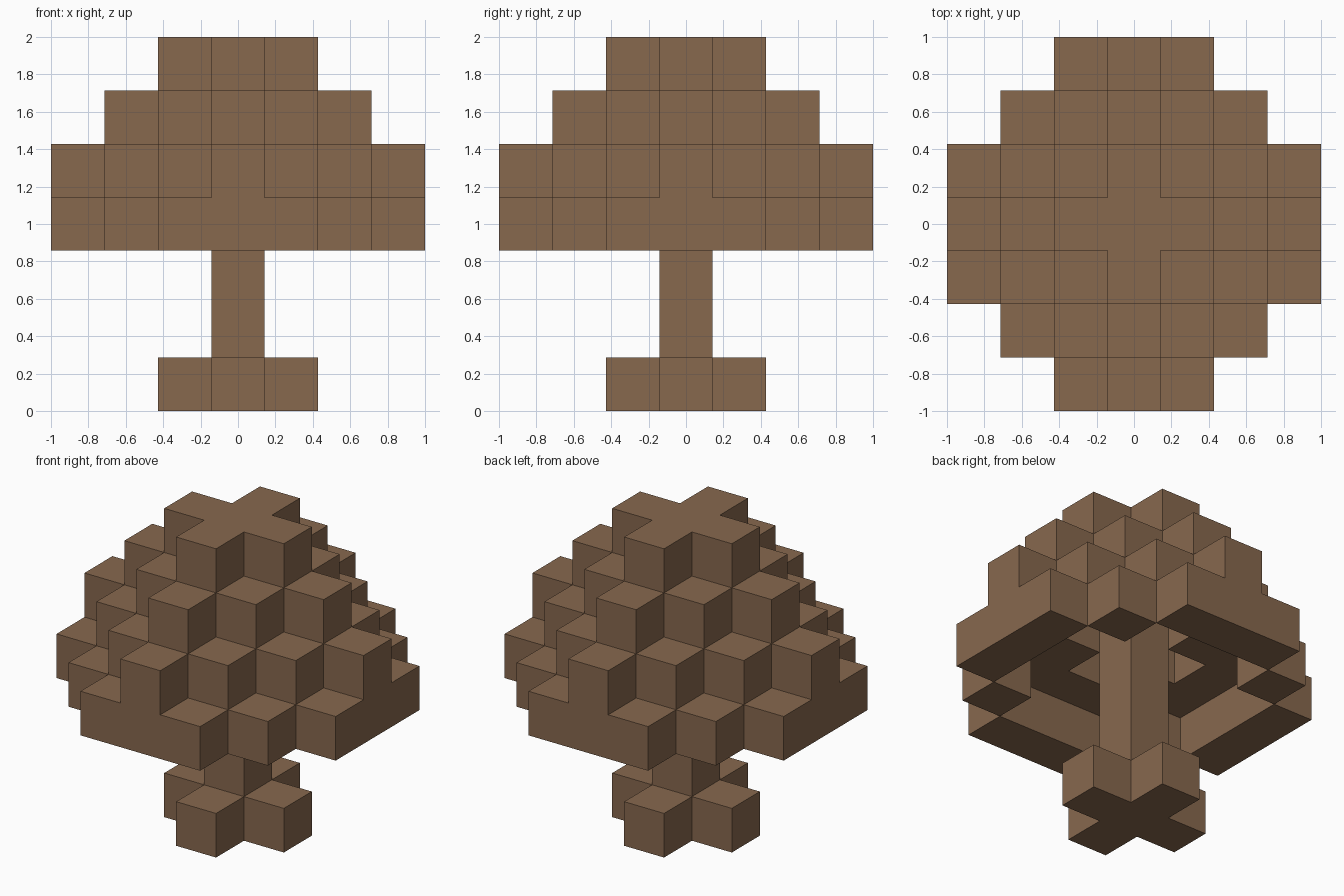
import bpy
import bmesh
from mathutils import Vector

if "Cube" in bpy.data.objects:
    bpy.data.objects.remove(bpy.data.objects["Cube"], do_unlink=True)

CELL = 2 / 7
REACH = range(-3, 4)

brown = bpy.data.materials.new("warm_brown")
brown.use_nodes = True
colour = (0.242, 0.138, 0.076, 1)
brown.diffuse_color = colour
brown.node_tree.nodes["Principled BSDF"].inputs["Base Color"].default_value = colour


def diamond(layer, inner, outer):
    """Cells of one layer whose stepped distance from the axis is in range."""
    return {(x, y, layer) for x in REACH for y in REACH
            if inner <= abs(x) + abs(y) <= outer}


# Cross-shaped foot and the trunk rising into the crown
foot = diamond(0, 0, 1)
trunk = {(0, 0, k) for k in range(1, 6)}

# Hollow crown: a one-cell rim, then stepped diamonds narrowing to a cross
rim = {c for c in diamond(3, 3, 4)
       if abs(c[0]) + abs(c[1]) == 4 or max(abs(c[0]), abs(c[1])) == 3}
crown = rim | diamond(4, 2, 3) | diamond(5, 1, 2) | diamond(6, 0, 1)
solid = foot | trunk | crown


def build(name, cells):
    """Skin the cells with only the faces that border empty space."""
    bm = bmesh.new()
    corners = {}

    def corner(p):
        key = tuple(round(v * 2) for v in p)
        if key not in corners:
            corners[key] = bm.verts.new(p * CELL)
        return corners[key]

    for cell in sorted(cells):
        centre = Vector(cell) + Vector((0, 0, 0.5))
        for axis in range(3):
            for sign in (-1, 1):
                n = Vector((0, 0, 0))
                n[axis] = sign
                if tuple(round(a + b) for a, b in zip(cell, n)) in solid:
                    continue
                u = Vector((0, 0, 0))
                u[(axis + 1) % 3] = 1
                v = n.cross(u)
                quad = [centre + (n + a * u + b * v) / 2
                        for a, b in ((-1, -1), (1, -1), (1, 1), (-1, 1))]
                bm.faces.new([corner(p) for p in quad])

    # Merge flat neighbouring squares into clean faces
    bmesh.ops.dissolve_limit(bm, angle_limit=0.01, verts=bm.verts[:], edges=bm.edges[:])
    mesh = bpy.data.meshes.new(name)
    bm.to_mesh(mesh)
    bm.free()
    mesh.materials.append(brown)
    obj = bpy.data.objects.new(name, mesh)
    bpy.context.collection.objects.link(obj)


build("foot", foot)
build("trunk", trunk)
build("crown", crown)
